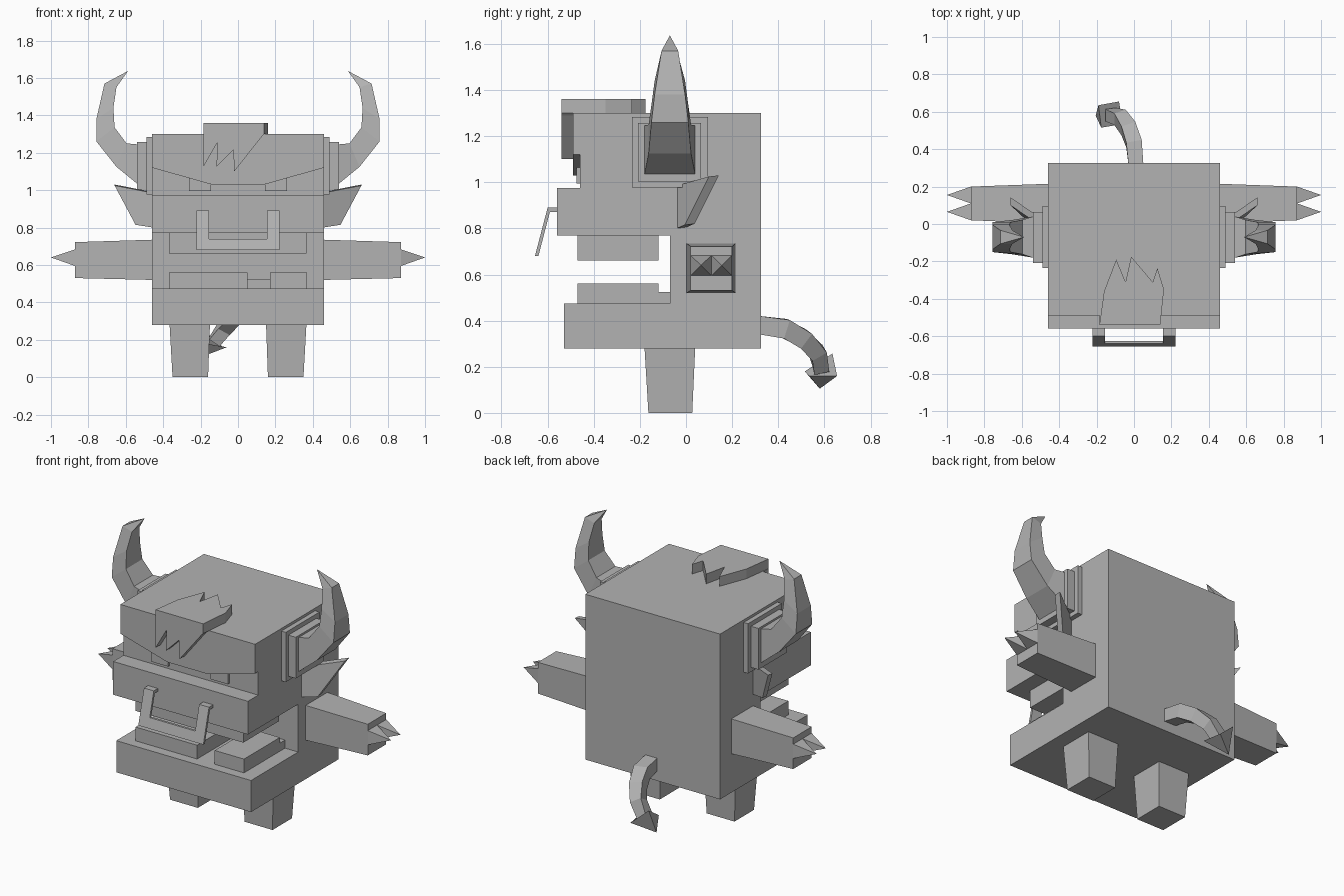
import bpy, bmesh
from mathutils import Vector

if "Cube" in bpy.data.objects:
    bpy.data.objects.remove(bpy.data.objects["Cube"])

grey = bpy.data.materials.new("plain_grey")
grey.diffuse_color = (0.45, 0.45, 0.45, 1)
grey.use_nodes = True
grey.node_tree.nodes["Principled BSDF"].inputs["Base Color"].default_value = grey.diffuse_color


def loft(name, rings):
    """Skin a list of rings with equal counts; a single-point last ring makes a tip."""
    bm = bmesh.new()
    vs = [[bm.verts.new(p) for p in r] for r in rings]
    n = len(vs[0])
    bm.faces.new(vs[0])
    for a, b in zip(vs, vs[1:]):
        for i in range(n):
            j = (i + 1) % n
            if len(b) == 1:
                bm.faces.new((a[i], a[j], b[0]))
            else:
                bm.faces.new((a[i], a[j], b[j], b[i]))
    if len(vs[-1]) > 2:
        bm.faces.new(vs[-1])
    bmesh.ops.recalc_face_normals(bm, faces=bm.faces)
    me = bpy.data.meshes.new(name)
    bm.to_mesh(me)
    bm.free()
    me.materials.append(grey)
    ob = bpy.data.objects.new(name, me)
    bpy.context.collection.objects.link(ob)
    return ob


def prism(name, axis, pts, lo, hi):
    """Extrude a 2D profile along an axis; the profile keeps the other two axes in order."""
    def ring(c):
        return [p[:axis] + (c,) + p[axis:] for p in pts]
    return loft(name, [ring(lo), ring(hi)])


def box(name, x0, x1, y0, y1, z0, z1):
    return prism(name, 2, [(x0, y0), (x1, y0), (x1, y1), (x0, y1)], z0, z1)


def rect_x(x, y0, y1, z0, z1):
    return [(x, y0, z0), (x, y1, z0), (x, y1, z1), (x, y0, z1)]


def rect_z(z, x0, x1, y0, y1):
    return [(x0, y0, z), (x1, y0, z), (x1, y1, z), (x0, y1, z)]


# Body with jaw, open mouth, snout and forehead as one side profile
prism("body", 0, [(-.53, .28), (.325, .28), (.325, 1.30), (-.46, 1.30), (-.46, .975),
                  (-.56, .975), (-.56, .77), (-.07, .77), (-.07, .475), (-.53, .475)],
      -.46, .46)

# Frowning brow
prism("brow", 1, [(-.46, 1.30), (-.46, 1.12), (-.14, 1.03), (.14, 1.03),
                  (.46, 1.12), (.46, 1.30)], -.49, -.46)

# Teeth
box("upper_teeth", -.37, .365, -.47, -.12, .66, .77)
box("lower_teeth_wide", -.37, .05, -.47, -.12, .475, .56)
box("lower_teeth_narrow", .17, .37, -.47, -.12, .475, .56)
box("lower_gum", -.37, .37, -.12, -.07, .475, .525)

# Hair tuft: jagged fringe in front, jagged plate on top
prism("hair_fringe", 1, [(-.185, 1.30), (-.185, 1.125), (-.11, 1.255), (-.115, 1.125),
                         (-.025, 1.215), (-.02, 1.10), (.13, 1.29), (.14, 1.30)], -.54, -.49)
prism("hair_top", 2, [(-.185, -.54), (-.16, -.36), (-.095, -.19), (-.045, -.31), (-.015, -.175),
                      (.10, -.31), (.125, -.235), (.16, -.35), (.14, -.54)], 1.30, 1.36)

# Nose ring crossbar
prism("nose_ring_bar", 0, [(-.655, .68), (-.64, .68), (-.625, .74), (-.639, .74)], -.155, .155)

# Horn stations: outer (x, z), inner (x, z), half width
HORN = [((.54, 1.035), (.54, 1.245), .11), ((.65, 1.125), (.596, 1.25), .092),
        ((.757, 1.26), (.66, 1.335), .08), ((.757, 1.38), (.666, 1.44), .066),
        ((.714, 1.57), (.65, 1.55), .036)]

for s, side in ((-1, "left"), (1, "right")):
    # Eye
    box("eye_" + side, s * .145, s * .263, -.475, -.46, .995, 1.09)
    # Nose ring upright
    prism("nose_ring_side_" + side, 0,
          [(-.55, .89), (-.60, .89), (-.655, .68), (-.64, .68), (-.59, .872), (-.55, .872)],
          s * .155, s * .222)
    # Horn with two mounting plates
    box("horn_plate_large_" + side, s * .46, s * .49, -.234, .095, .977, 1.284)
    box("horn_plate_small_" + side, s * .49, s * .54, -.208, .065, 1.003, 1.257)
    rings = [[(s * o[0], -.07 - w, o[1]), (s * o[0], -.07 + w, o[1]),
              (s * i[0], -.07 + w, i[1]), (s * i[0], -.07 - w, i[1])] for o, i, w in HORN]
    loft("horn_" + side, rings + [[(s * .588, -.07, 1.637)]])
    # Swept-back ear
    ear = [(s * .455, -.04, .80), (s * .548, -.005, .815), (s * .66, .10, 1.025),
           (s * .455, -.04, .985)]
    loft("ear_" + side, [ear, [(x, y + .042, z + .005) for x, y, z in ear]])
    # Arm with two claws
    loft("arm_" + side, [rect_x(s * .455, .003, .215, .52, .735),
                         rect_x(s * .872, .02, .20, .53, .722)])
    for k, y in enumerate((.02, .11)):
        loft(f"claw_{side}_{k + 1}", [rect_x(s * .872, y, y + .09, .595, .683),
                                      [(s * 1.0, y + .045, .64)]])
    # Leg
    loft("leg_" + side, [rect_z(.285, s * .15, s * .366, -.18, .04),
                         rect_z(0, s * .16, s * .35, -.163, .027)])

# Tail: square tube swept along a bending path
path = [Vector(p) for p in ((.01, .32, .38), (0, .43, .365), (-.03, .51, .32),
                            (-.075, .57, .26), (-.126, .585, .19))]
rings = []
for i, p in enumerate(path):
    t = (path[min(i + 1, 4)] - path[max(i - 1, 0)]).normalized()
    if i == 0:
        t = Vector((0, 1, 0))
    a = Vector((1, 0, 0))
    a = (a - t * a.dot(t)).normalized()
    b = t.cross(a)
    w = (.04, .042, .04, .036, .033)[i]
    rings.append([p + a * u * w + b * v * w for u, v in ((-1, -1), (1, -1), (1, 1), (-1, 1))])
loft("tail", rings)

# Pointed tail tip
loft("tail_tip", [[(-.08, .655, .16), (-.19, .635, .257), (-.175, .515, .18), (-.06, .535, .16)],
                  [(-.205, .58, .105)]])
